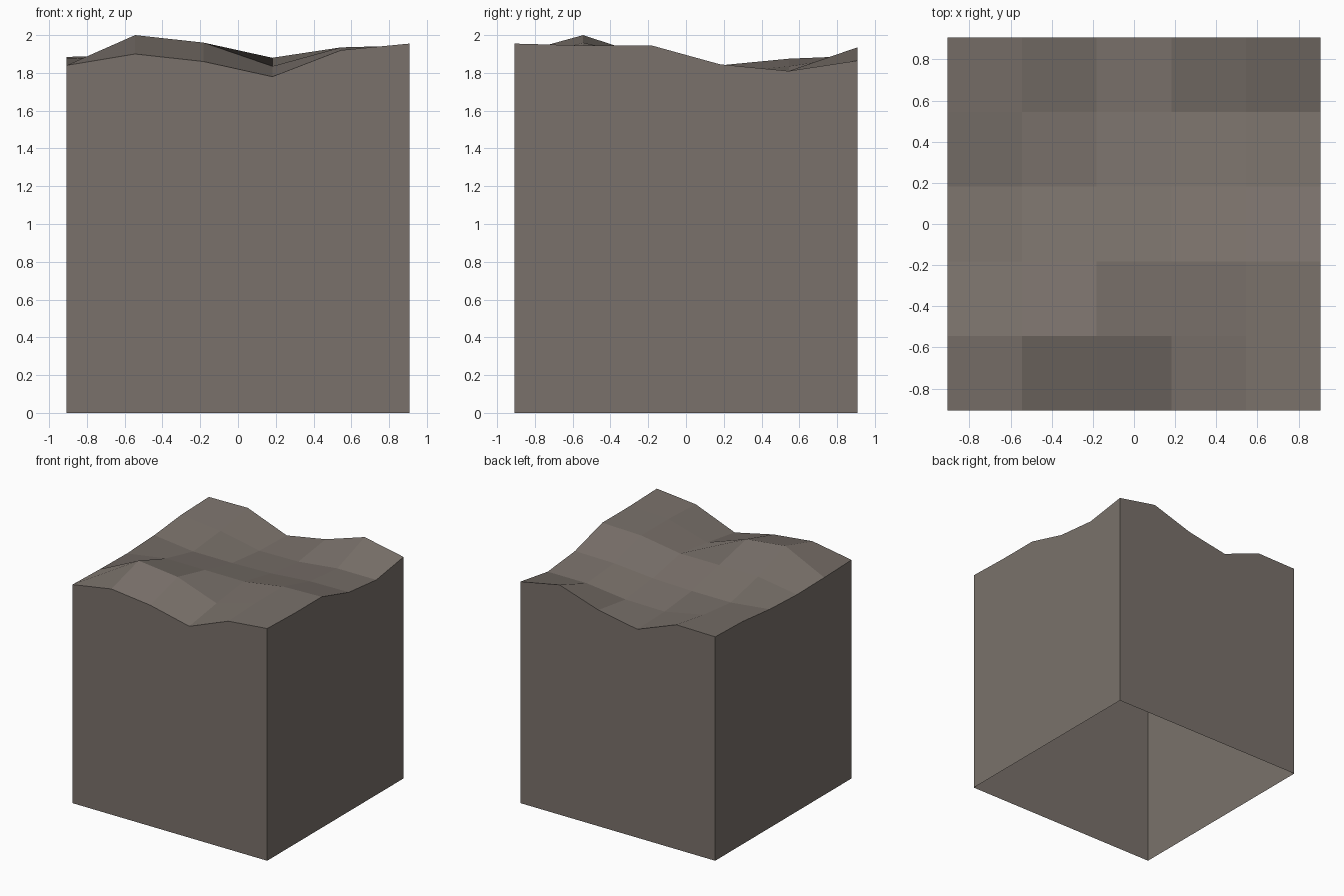
import bpy
import bmesh

cube = bpy.data.objects.get("Cube")
if cube:
    bpy.data.objects.remove(cube, do_unlink=True)

HALF = 0.907

# Rock colour
rock = bpy.data.materials.new("grey_brown_rock")
rock.use_nodes = True
colour = (0.195, 0.167, 0.147, 1)
rock.diffuse_color = colour
bsdf = rock.node_tree.nodes["Principled BSDF"]
bsdf.inputs["Base Color"].default_value = colour
bsdf.inputs["Roughness"].default_value = 0.9

# Terrain heights, one row per y step from front to back, left to right along x
heights = [
    [1.84, 1.90, 1.86, 1.78, 1.92, 1.955],
    [1.83, 2.00, 1.96, 1.835, 1.935, 1.945],
    [1.825, 1.88, 1.88, 1.88, 1.935, 1.945],
    [1.84, 1.80, 1.80, 1.81, 1.84, 1.845],
    [1.875, 1.835, 1.765, 1.77, 1.81, 1.81],
    [1.885, 1.89, 1.755, 1.82, 1.935, 1.865],
]
steps = len(heights) - 1

# Uneven top surface
bm = bmesh.new()
bmesh.ops.create_grid(bm, x_segments=steps, y_segments=steps, size=HALF)
for v in bm.verts:
    col = round((v.co.x + HALF) / (2 * HALF) * steps)
    row = round((v.co.y + HALF) / (2 * HALF) * steps)
    v.co.z = heights[row][col]

# Side walls dropped from the rim to the ground, open underneath
rim = [e for e in bm.edges if e.is_boundary]
walls = bmesh.ops.extrude_edge_only(bm, edges=rim)
for item in walls["geom"]:
    if isinstance(item, bmesh.types.BMVert):
        item.co.z = 0

# Face the whole shell outward
bmesh.ops.recalc_face_normals(bm, faces=bm.faces)
bm.faces.ensure_lookup_table()
top = max(bm.faces, key=lambda f: abs(f.normal.z))
if top.normal.z < 0:
    bmesh.ops.reverse_faces(bm, faces=bm.faces)

mesh = bpy.data.meshes.new("rock_block")
bm.to_mesh(mesh)
bm.free()
mesh.materials.append(rock)
block = bpy.data.objects.new("rock_block", mesh)
bpy.context.scene.collection.objects.link(block)
